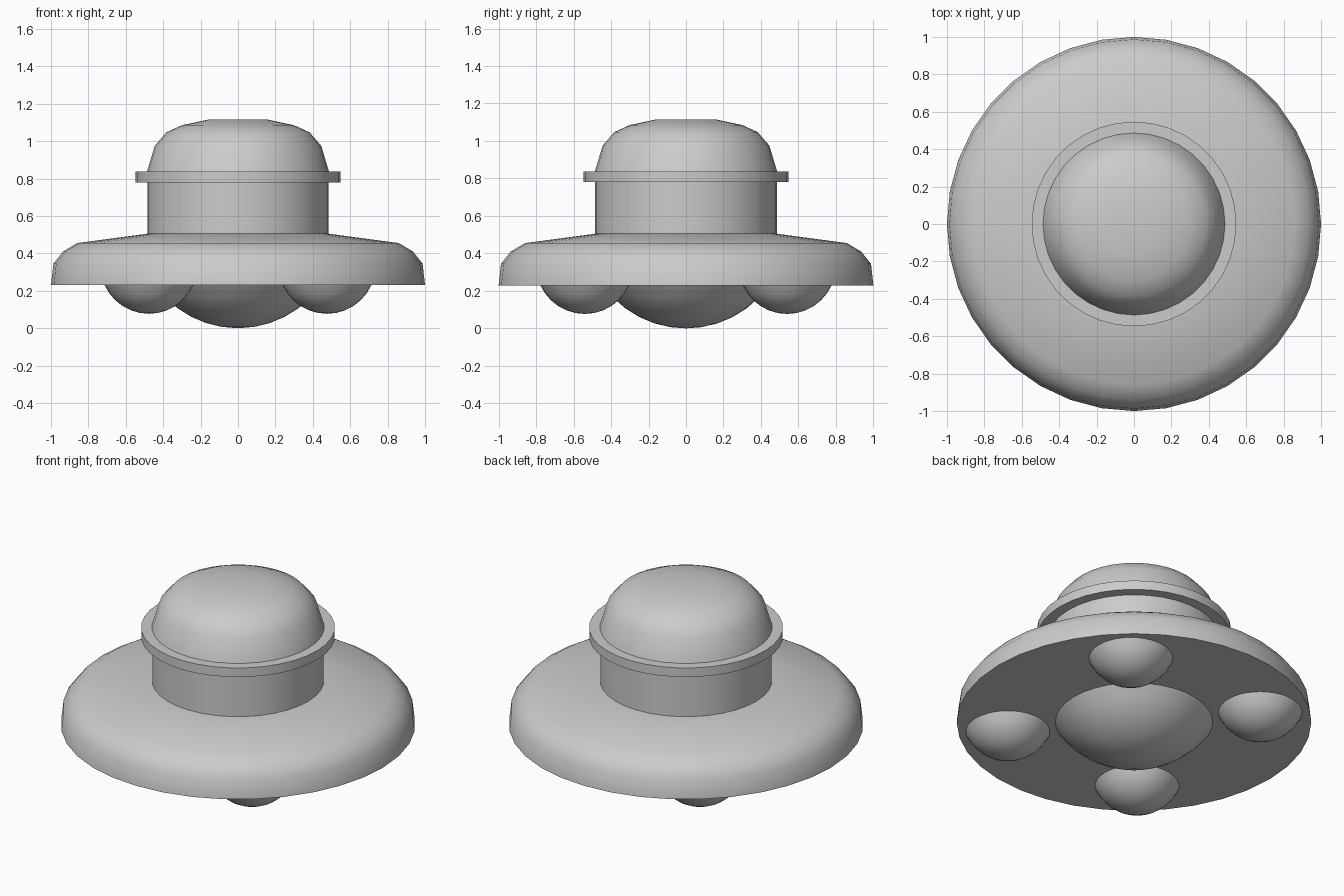
import bpy, bmesh, math

if "Cube" in bpy.data.objects:
    bpy.data.objects.remove(bpy.data.objects["Cube"])

def lathe(name, profile, loc=(0, 0, 0), sides=36):
    """Closed solid of revolution from (radius, z) points, bottom to top."""
    bm = bmesh.new()
    rings = []
    for r, z in profile:
        if r < 1e-4:
            rings.append([bm.verts.new((0, 0, z))])
        else:
            rings.append([bm.verts.new((r * math.cos(2 * math.pi * i / sides),
                                        r * math.sin(2 * math.pi * i / sides), z))
                          for i in range(sides)])
    for a, b in zip(rings, rings[1:]):
        for i in range(sides):
            j = (i + 1) % sides
            if len(a) == 1:
                bm.faces.new((a[0], b[j], b[i]))
            elif len(b) == 1:
                bm.faces.new((a[i], a[j], b[0]))
            else:
                bm.faces.new((a[i], a[j], b[j], b[i]))
    for ring in (rings[0], rings[-1]):
        if len(ring) > 1:
            bm.faces.new(ring)
    bmesh.ops.recalc_face_normals(bm, faces=bm.faces)
    mesh = bpy.data.meshes.new(name)
    bm.to_mesh(mesh)
    bm.free()
    obj = bpy.data.objects.new(name, mesh)
    obj.location = loc
    bpy.context.collection.objects.link(obj)
    bpy.ops.object.select_all(action='DESELECT')
    obj.select_set(True)
    bpy.context.view_layer.objects.active = obj
    bpy.ops.object.shade_smooth_by_angle(angle=math.radians(45))
    return obj

def bulge(radius, depth, steps=6):
    """Profile of a hanging spherical cap whose rim lies at z = 0."""
    R = (radius ** 2 + depth ** 2) / (2 * depth)
    full = math.asin(radius / R)
    return [(R * math.sin(full * i / steps),
             R - depth - R * math.cos(full * i / steps)) for i in range(steps + 1)]

BASE = 0.23

# Saucer hull with rounded rim
lathe("saucer_hull", [(1.0, BASE), (0.987, 0.345), (0.935, 0.41),
                      (0.86, 0.455), (0.485, 0.505)])

# Cabin wall, collar and dome
lathe("cabin_wall", [(0.485, 0.49), (0.485, 0.79)])
lathe("cabin_collar", [(0.547, 0.78), (0.547, 0.837)])
lathe("cabin_dome", [(0.487, 0.835), (0.445, 0.975), (0.383, 1.047),
                     (0.30, 1.085), (0.16, 1.115)])

# Belly bulge and four landing pods
lathe("belly_bulge", bulge(0.444, BASE), (0, 0, BASE))
for sx, side in ((-1, "left"), (1, "right")):
    for sy, end in ((-1, "front"), (1, "back")):
        lathe(f"landing_pod_{end}_{side}", bulge(0.237, 0.153),
              (sx * 0.476, sy * 0.54, BASE))
